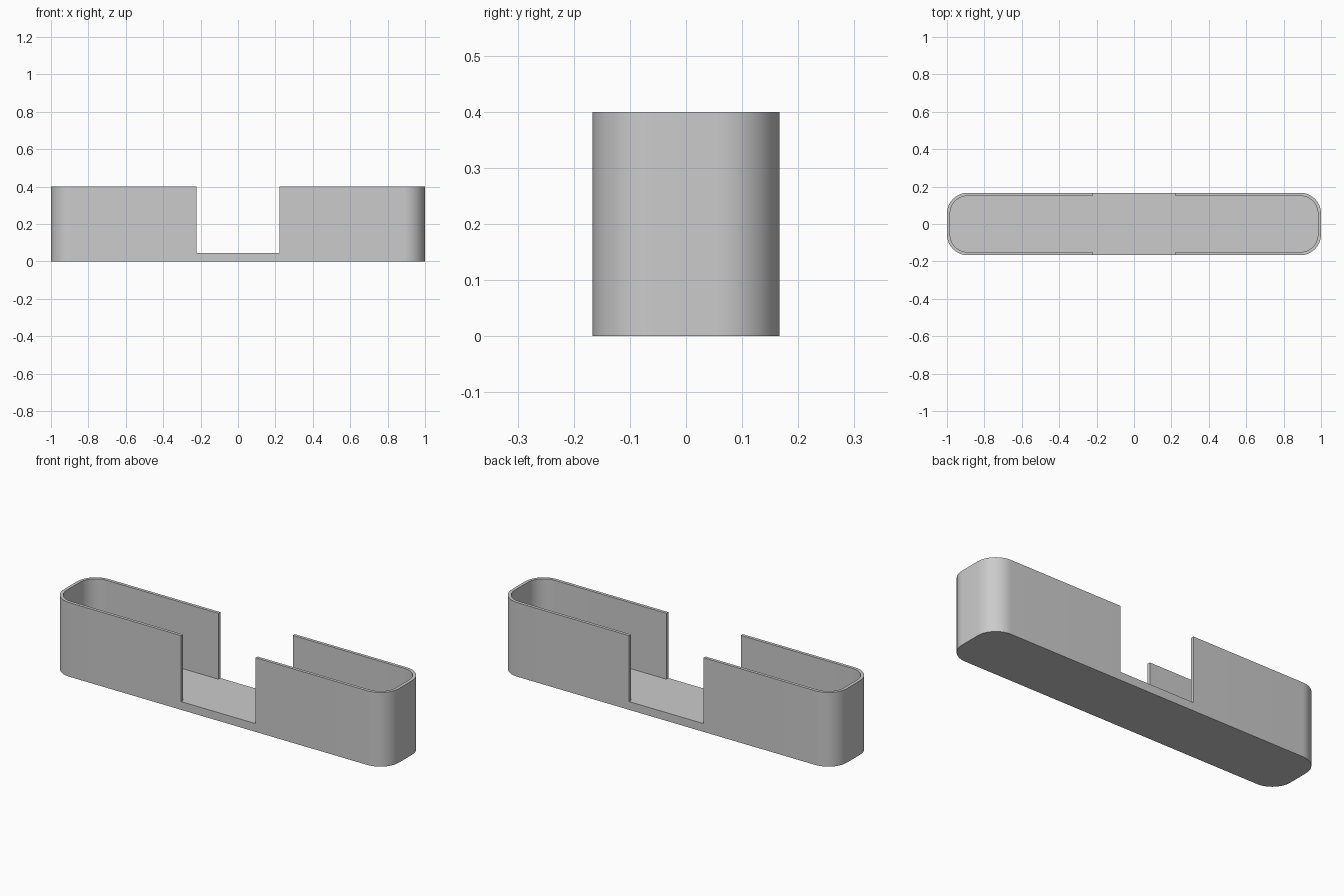
import bpy, bmesh, math

cube = bpy.data.objects.get("Cube")
if cube:
    bpy.data.objects.remove(cube)

LENGTH, WIDTH, HEIGHT = 2.0, 0.3333, 0.4
WALL, FLOOR, NOTCH, RADIUS = 0.0167, 0.0444, 0.2222, 0.1111
SEGMENTS = 16

grey = bpy.data.materials.new("grey_plastic")
grey.use_nodes = True
colour = (0.60, 0.60, 0.60, 1)
grey.diffuse_color = colour
grey.node_tree.nodes["Principled BSDF"].inputs["Base Color"].default_value = colour


def end_outline(inset, side):
    """Rounded U around one end, from the notch edge round to the notch edge."""
    r = RADIUS - inset
    cx, cy = LENGTH / 2 - RADIUS, WIDTH / 2 - RADIUS
    y = WIDTH / 2 - inset
    pts = [(NOTCH, -y)]
    for sign, start in ((-1, -90), (1, 0)):
        for i in range(SEGMENTS + 1):
            a = math.radians(start + 90 * i / SEGMENTS)
            pts.append((cx + r * math.cos(a), sign * cy + r * math.sin(a)))
    pts.append((NOTCH, y))
    return [(side * px, side * py) for px, py in pts]


bm = bmesh.new()


def ring(points, z):
    return [bm.verts.new((x, y, z)) for x, y in points]


def strip(low, high):
    for i in range(len(low) - 1):
        bm.faces.new((low[i], low[i + 1], high[i + 1], high[i]))


bottom, base, inner = [], [], []
for side in (1, -1):
    outer_pts, inner_pts = end_outline(0, side), end_outline(WALL, side)
    under = ring(outer_pts, 0)
    out_low, out_top = ring(outer_pts, FLOOR), ring(outer_pts, HEIGHT)
    in_low, in_top = ring(inner_pts, FLOOR), ring(inner_pts, HEIGHT)
    # Outside wall, rim, inside wall and pocket floor
    strip(under, out_low)
    strip(out_low, out_top)
    strip(out_top, in_top)
    strip(in_top, in_low)
    bm.faces.new(in_low)
    # Wall ends at the notch
    for k in (0, -1):
        bm.faces.new((out_low[k], in_low[k], in_top[k], out_top[k]))
    bottom.append(under)
    base.append(out_low)
    inner.append(in_low)

# Bottom, low sides between the walls, and the open middle of the floor
bm.faces.new(bottom[0] + bottom[1])
for a, b in ((0, 1), (1, 0)):
    bm.faces.new((bottom[a][-1], bottom[b][0], base[b][0], base[a][-1]))
bm.faces.new((base[0][0], inner[0][0], inner[0][-1], base[0][-1],
              base[1][0], inner[1][0], inner[1][-1], base[1][-1]))
bmesh.ops.recalc_face_normals(bm, faces=bm.faces)

mesh = bpy.data.meshes.new("notched_tray")
bm.to_mesh(mesh)
bm.free()
mesh.materials.append(grey)
tray = bpy.data.objects.new("notched_tray", mesh)
bpy.context.collection.objects.link(tray)

bpy.context.view_layer.objects.active = tray
tray.select_set(True)
bpy.ops.object.shade_smooth_by_angle(angle=math.radians(30))
